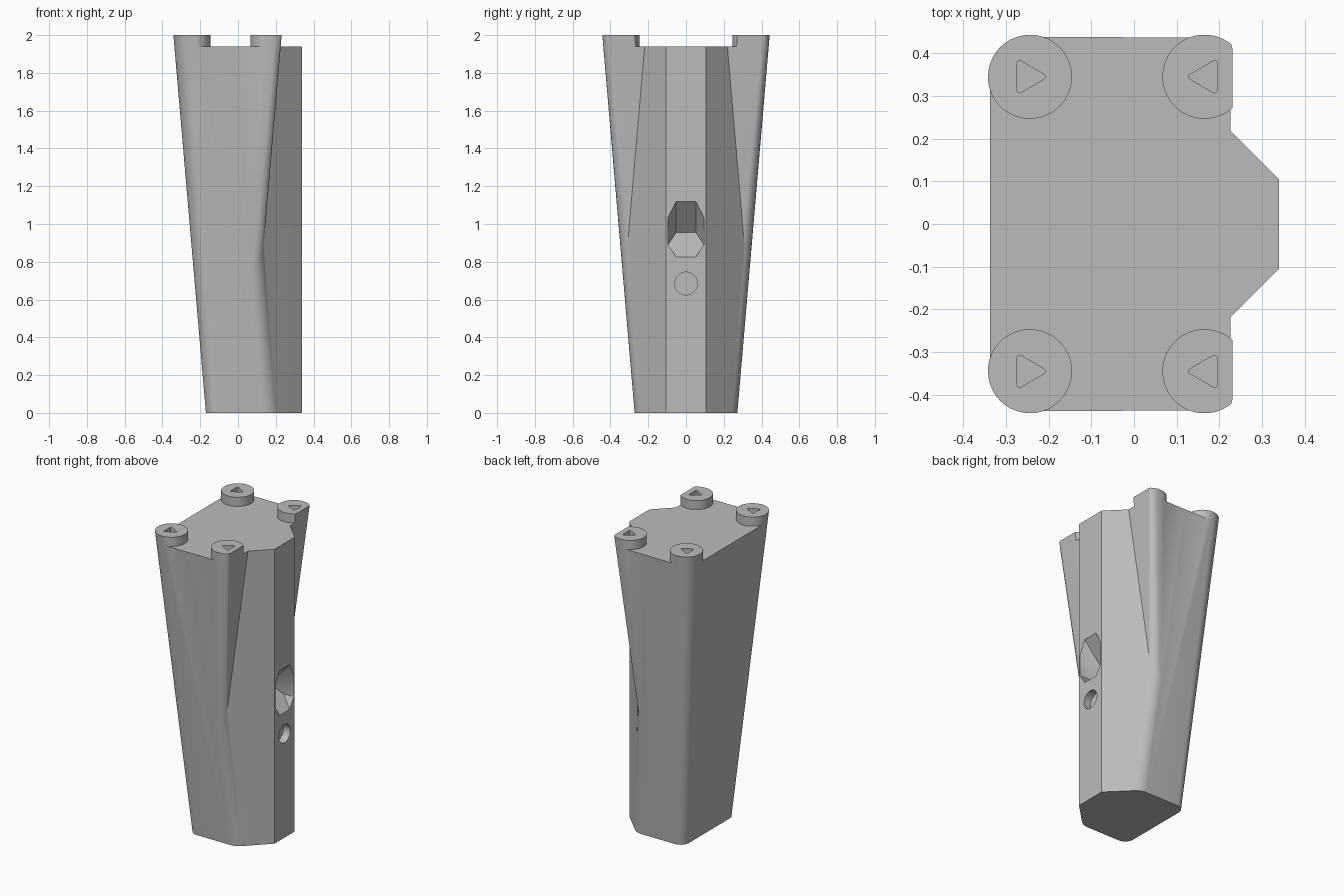
import bpy, bmesh, math
from mathutils import Vector, Matrix

if "Cube" in bpy.data.objects:
    bpy.data.objects.remove(bpy.data.objects["Cube"])

grey = bpy.data.materials.new("plain_grey")
grey.use_nodes = True
tone = (0.5, 0.5, 0.5, 1)
grey.diffuse_color = tone
grey.node_tree.nodes["Principled BSDF"].inputs["Base Color"].default_value = tone


def make_object(name, bm):
    bmesh.ops.recalc_face_normals(bm, faces=bm.faces)
    mesh = bpy.data.meshes.new(name)
    bm.to_mesh(mesh)
    bm.free()
    mesh.materials.append(grey)
    ob = bpy.data.objects.new(name, mesh)
    bpy.context.collection.objects.link(ob)
    return ob


def rounded(corners, steps=10):
    """Fillet a polygon given as (x, y, radius) corners."""
    out = []
    for i, (x, y, r) in enumerate(corners):
        p = Vector((x, y))
        if r == 0:
            out.append(p)
            continue
        a = (Vector(corners[i - 1][:2]) - p).normalized()
        b = (Vector(corners[(i + 1) % len(corners)][:2]) - p).normalized()
        half = a.angle(b) / 2
        centre = p + (a + b).normalized() * r / math.sin(half)
        start = p + a * r / math.tan(half) - centre
        end = p + b * r / math.tan(half) - centre
        turn = start.angle_signed(end)
        for k in range(steps + 1):
            # angle_signed is clockwise positive
            out.append(centre + Matrix.Rotation(-turn * k / steps, 2) @ start)
    return out


def loft(name, low, high, z0, z1):
    bm = bmesh.new()
    a = [bm.verts.new((p.x, p.y, z0)) for p in low]
    b = [bm.verts.new((p.x, p.y, z1)) for p in high]
    bm.faces.new(a)
    bm.faces.new(b)
    for i in range(len(a)):
        j = (i + 1) % len(a)
        bm.faces.new((a[i], a[j], b[j], b[i]))
    return make_object(name, bm)


def cylinder(name, radius, depth, place, sides=64):
    bm = bmesh.new()
    bmesh.ops.create_cone(bm, cap_ends=True, segments=sides, radius1=radius,
                          radius2=radius, depth=depth, matrix=place)
    return make_object(name, bm)


def combine(target, other, operation):
    mod = target.modifiers.new("combine", 'BOOLEAN')
    mod.operation = operation
    mod.solver = 'EXACT'
    mod.object = other
    with bpy.context.temp_override(object=target, active_object=target):
        bpy.ops.object.modifier_apply(modifier=mod.name)
    bpy.data.objects.remove(other)


# Tapered shell with a vertical angled spine on the +x side
def shell_section(left, side, radius):
    return rounded([(left, -side, radius), (0.445 - side, -side, 0.1),
                    (0.34, -0.105, 0), (0.34, 0.105, 0),
                    (0.445 - side, side, 0.1), (left, side, radius)])


# Flared legs that stand out beside the spine
def flare_section(right, side, radius):
    side -= 0.0005
    return rounded([(-0.1, -side, 0), (right, -side, radius),
                    (right, side, radius), (-0.1, side, 0)])


body = loft("handle_body", shell_section(-0.17, 0.272, 0.06),
            shell_section(-0.342, 0.443, 0.0975), 0, 2)
flare = loft("flared_legs", flare_section(0.06, 0.272, 0.06),
             flare_section(0.231, 0.443, 0.037), 0, 2)
combine(body, flare, 'UNION')

# Lower the top, leaving four round pegs
pegs = [(x, y) for x in (-0.244, 0.165) for y in (-0.345, 0.345)]
bm = bmesh.new()
bmesh.ops.create_cube(bm, size=1, matrix=Matrix.Translation((0, 0, 2.44)))
bmesh.ops.scale(bm, verts=bm.verts, vec=(2, 2, 1))
slab = make_object("top_cutter", bm)
for x, y in pegs:
    combine(slab, cylinder("peg", 0.0985, 0.6, Matrix.Translation((x, y, 2))),
            'DIFFERENCE')
combine(body, slab, 'DIFFERENCE')

# Triangular sockets in the pegs
for x, y in pegs:
    toward = 1 if x < 0 else -1
    base, tip = x - toward * 0.03, x + toward * 0.043
    tri = rounded([(base, y - 0.042, 0.006), (tip, y, 0.006),
                   (base, y + 0.042, 0.006)], 4)
    combine(body, loft("socket_cutter", tri, tri, 1.96, 2.1), 'DIFFERENCE')

# Slanted pocket in the spine
bm = bmesh.new()
for s in (-1, 1):
    for y, z in ((0.052, 0.825), (0.095, 0.89), (0.095, 1.035), (0.052, 1.12)):
        for x in (0.34, 0.37):
            bm.verts.new((x, s * y, z))
    bm.verts.new((0.267, s * 0.095, 0.89))
    bm.verts.new((0.194, s * 0.052, 0.955))
bmesh.ops.convex_hull(bm, input=bm.verts)
combine(body, make_object("pocket_cutter", bm), 'DIFFERENCE')

# Round hole below the pocket
place = Matrix.Translation((0.34, 0, 0.685)) @ Matrix.Rotation(math.pi / 2, 4, 'Y')
combine(body, cylinder("hole_cutter", 0.06, 0.1, place, 48), 'DIFFERENCE')

bpy.ops.object.select_all(action='DESELECT')
body.select_set(True)
bpy.context.view_layer.objects.active = body
bpy.ops.object.shade_smooth_by_angle(angle=math.radians(28))
